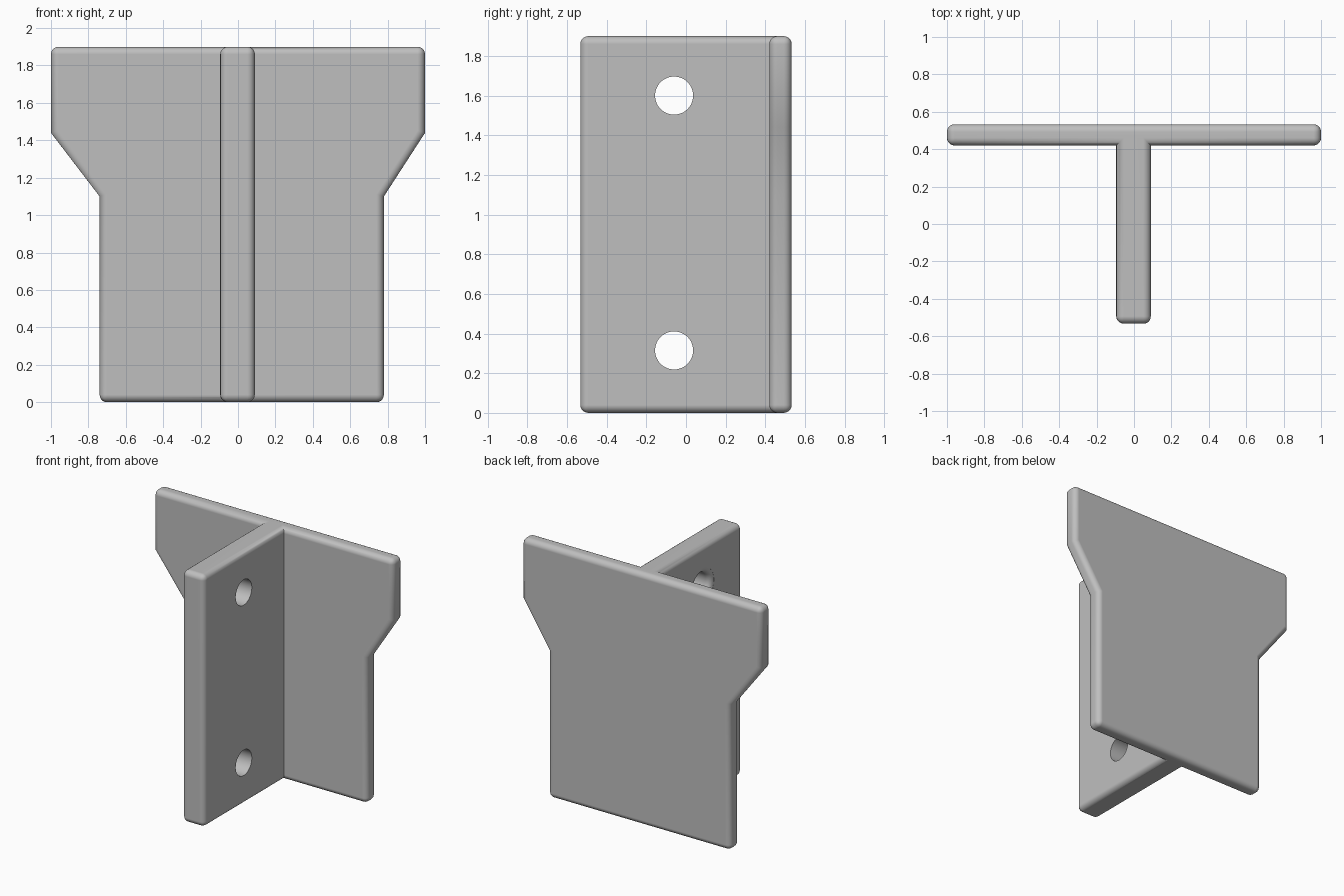
import bpy, bmesh, math

if "Cube" in bpy.data.objects:
    bpy.data.objects.remove(bpy.data.objects["Cube"])

grey = bpy.data.materials.new("plain grey")
grey.diffuse_color = (0.52, 0.52, 0.52, 1)
grey.use_nodes = True
grey.node_tree.nodes["Principled BSDF"].inputs["Base Color"].default_value = grey.diffuse_color


def activate(ob):
    bpy.ops.object.select_all(action='DESELECT')
    ob.select_set(True)
    bpy.context.view_layer.objects.active = ob


def apply_modifier(ob, kind, **settings):
    activate(ob)
    mod = ob.modifiers.new(kind.lower(), kind)
    for key, value in settings.items():
        setattr(mod, key, value)
    bpy.ops.object.modifier_apply(modifier=mod.name)


def make_object(name, bm):
    bmesh.ops.recalc_face_normals(bm, faces=bm.faces[:])
    mesh = bpy.data.meshes.new(name)
    bm.to_mesh(mesh)
    bm.free()
    mesh.materials.append(grey)
    ob = bpy.data.objects.new(name, mesh)
    bpy.context.collection.objects.link(ob)
    return ob


def rounded_slab(name, outline, y0, y1):
    """Extrude an x-z outline along y and round its right-angled edges."""
    bm = bmesh.new()
    face = bm.faces.new([bm.verts.new((x, y0, z)) for x, z in outline])
    ext = bmesh.ops.extrude_face_region(bm, geom=[face])
    moved = [v for v in ext["geom"] if isinstance(v, bmesh.types.BMVert)]
    bmesh.ops.translate(bm, verts=moved, vec=(0, y1 - y0, 0))
    ob = make_object(name, bm)
    apply_modifier(ob, 'BEVEL', width=0.04, segments=5, limit_method='ANGLE',
                   angle_limit=math.radians(50))
    return ob


def hole_cutter(y, z, radius=0.096, fillet=0.04, steps=48):
    """Round bore along x, with a rounded mouth on the left side."""
    rings = [(0.2, radius)]
    for i in range(6):
        a = math.pi / 2 * i / 5
        rings.append((-0.054 - fillet * math.sin(a),
                      radius + fillet * (1 - math.cos(a))))
    rings.append((-0.2, radius + fillet))
    bm = bmesh.new()
    loops = [[bm.verts.new((x, y + r * math.cos(2 * math.pi * k / steps),
                            z + r * math.sin(2 * math.pi * k / steps)))
              for k in range(steps)] for x, r in rings]
    for a, b in zip(loops, loops[1:]):
        for k in range(steps):
            n = (k + 1) % steps
            bm.faces.new((a[k], a[n], b[n], b[k]))
    bm.faces.new(loops[0])
    bm.faces.new(loops[-1])
    return make_object("hole_cutter", bm)


# Back plate with flared upper shoulders
bracket = rounded_slab("bracket", [(-0.74, 0), (0.78, 0), (0.78, 1.1), (1, 1.44),
                                   (1, 1.9), (-1, 1.9), (-1, 1.44), (-0.74, 1.1)],
                       0.42, 0.533)

# Upright web, merged into the plate
web = rounded_slab("web", [(-0.095, 0), (0.09, 0), (0.09, 1.9), (-0.095, 1.9)],
                   -0.533, 0.515)
steps = [(web, 'UNION')]

# Two bolt holes through the web
for z in (0.315, 1.6):
    steps.append((hole_cutter(-0.06, z), 'DIFFERENCE'))

for helper, operation in steps:
    apply_modifier(bracket, 'BOOLEAN', object=helper, operation=operation,
                   solver='EXACT')
    bpy.data.objects.remove(helper)

# Smooth roundings, flat main faces
activate(bracket)
bpy.ops.object.shade_smooth_by_angle(angle=math.radians(40))
apply_modifier(bracket, 'WEIGHTED_NORMAL', keep_sharp=True)
